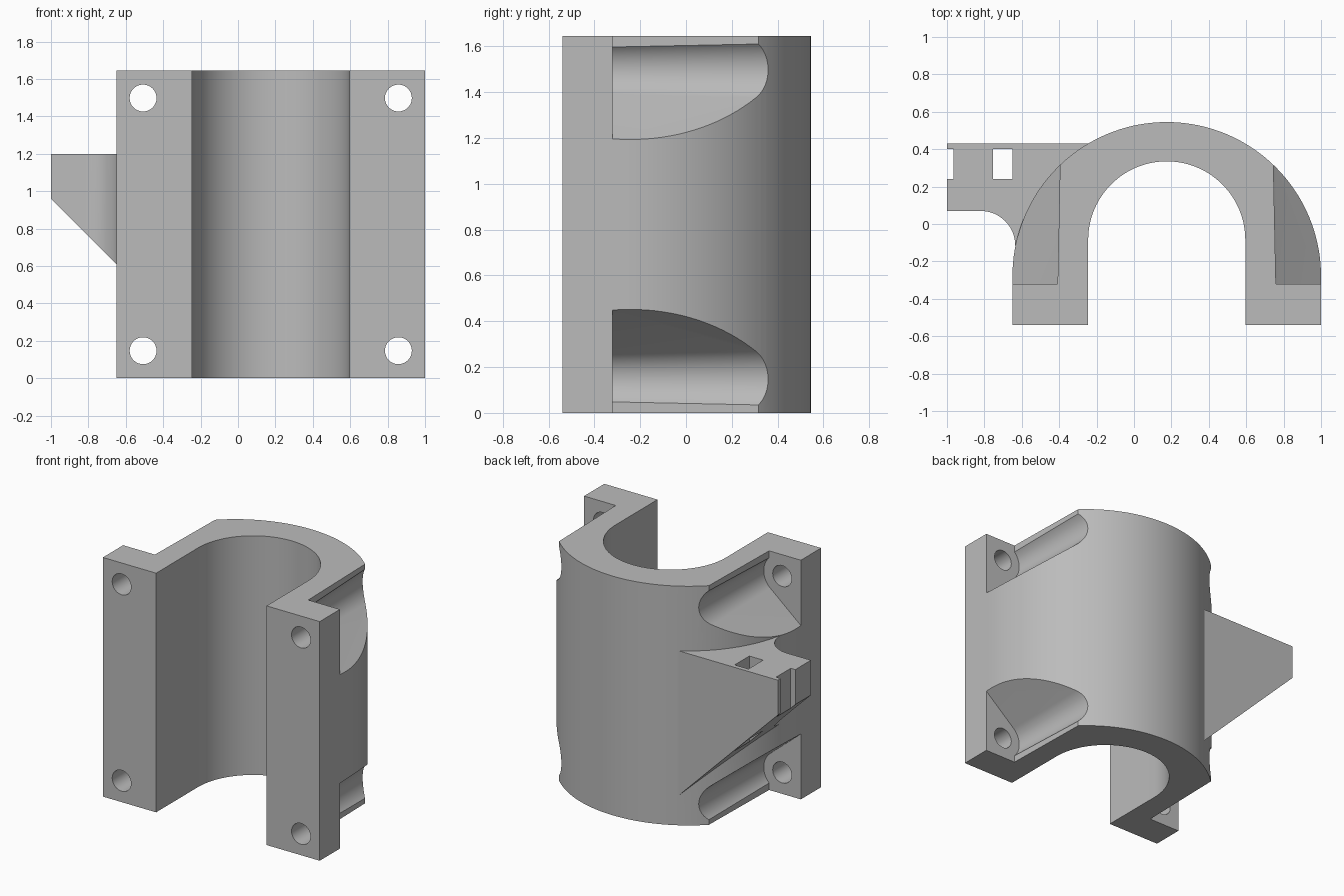
import bpy, bmesh, math
from mathutils import Vector

if "Cube" in bpy.data.objects:
    bpy.data.objects.remove(bpy.data.objects["Cube"])

CX, H = 0.175, 1.645          # body centre line and height
HOLE_X, HOLE_Z = 0.6825, 0.147  # bolt offsets from centre line and from each end

grey = bpy.data.materials.new("plain_grey")
grey.diffuse_color = (0.5, 0.5, 0.5, 1)
grey.use_nodes = True
grey.node_tree.nodes["Principled BSDF"].inputs["Base Color"].default_value = grey.diffuse_color


def loft(name, ring_a, ring_b):
    """Closed solid between two rings with the same number of points."""
    bm = bmesh.new()
    a = [bm.verts.new(p) for p in ring_a]
    b = [bm.verts.new(p) for p in ring_b]
    n = len(a)
    for i in range(n):
        j = (i + 1) % n
        bm.faces.new((a[i], a[j], b[j], b[i]))
    bm.faces.new(a[::-1])
    bm.faces.new(b)
    bmesh.ops.recalc_face_normals(bm, faces=bm.faces)
    me = bpy.data.meshes.new(name)
    bm.to_mesh(me)
    bm.free()
    me.materials.append(grey)
    ob = bpy.data.objects.new(name, me)
    bpy.context.collection.objects.link(ob)
    return ob


def prism_z(name, pts, z0, z1):
    return loft(name, [(x, y, z0) for x, y in pts], [(x, y, z1) for x, y in pts])


def prism_y(name, pts, y0, y1):
    return loft(name, [(x, y0, z) for x, z in pts], [(x, y1, z) for x, z in pts])


def box_z(name, x0, x1, y0, y1):
    return prism_z(name, [(x0, y0), (x1, y0), (x1, y1), (x0, y1)], -0.5, 2)


def arc(cx, cy, r, a0, a1, n):
    return [(cx + r * math.cos(math.radians(a0 + (a1 - a0) * i / n)),
             cy + r * math.sin(math.radians(a0 + (a1 - a0) * i / n))) for i in range(n + 1)]


def combine(ob, other, op):
    """Apply a boolean and delete the helper."""
    m = ob.modifiers.new(op, 'BOOLEAN')
    m.operation, m.solver, m.object = op, 'EXACT', other
    bpy.context.view_layer.objects.active = ob
    bpy.ops.object.modifier_apply(modifier=m.name)
    bpy.data.objects.remove(other)


# Arched clamp body: outer arch, then the bore traced back
profile = [(CX + 0.825, -0.54)] + arc(CX, -0.28, 0.825, 0, 180, 72) + [(CX - 0.825, -0.54)]
profile += [(CX - 0.42, -0.54)] + arc(CX, -0.085, 0.42, 180, 0, 56) + [(CX + 0.42, -0.54)]
body = prism_z("clamp_body", profile, 0, H)


# Drafted bolt-head pocket: round seat, open to the end and sloping to the side
def pocket_ring(side, top, y, r):
    pts = arc(0, 0, r, -45, 50, 20)
    tx, tz = pts[-1]
    pts += [(tx - 0.766 * 0.7, tz + 0.643 * 0.7), (tx - 0.766 * 0.7, -0.4), (pts[0][0], -0.4)]
    ring = []
    for u, w in pts:
        z = HOLE_Z + w
        ring.append(Vector((CX + side * (HOLE_X - u), y, H - z if top else z)))
    return ring


for side in (-1, 1):
    for top in (False, True):
        combine(body, loft("pocket_cutter", pocket_ring(side, top, -0.32, 0.14),
                           pocket_ring(side, top, 0.7, 0.17)), 'DIFFERENCE')
        # Bolt hole through the flange
        hz = H - HOLE_Z if top else HOLE_Z
        circle = arc(CX + side * HOLE_X, hz, 0.072, 0, 360, 32)[:-1]
        combine(body, prism_y("hole_cutter", circle, -0.8, 0.0), 'DIFFERENCE')

# Side bracket with filleted front and sloping underside
outline = [(-1, 0.43), (-1, 0.07)] + arc(-0.82, -0.115, 0.185, 90, 0, 16)
outline += [(-0.62, -0.16), (-0.5, -0.1), (-0.4, 0.1), (-0.2, 0.43)]
bracket = prism_z("side_bracket", outline, 0.05, 1.2)
combine(bracket, prism_y("slope_cutter", [(-1.2, 1.16), (0, -0.04), (-1.2, -0.04)], -1, 1), 'DIFFERENCE')
# Strap slot and end notch
combine(bracket, box_z("slot_cutter", -0.755, -0.65, 0.24, 0.40), 'DIFFERENCE')
combine(bracket, box_z("notch_cutter", -1.2, -0.965, 0.24, 0.40), 'DIFFERENCE')
combine(body, bracket, 'UNION')

# Smooth curves, sharp edges
bpy.ops.object.select_all(action='DESELECT')
body.select_set(True)
bpy.context.view_layer.objects.active = body
bpy.ops.object.shade_smooth_by_angle(angle=math.radians(20))
